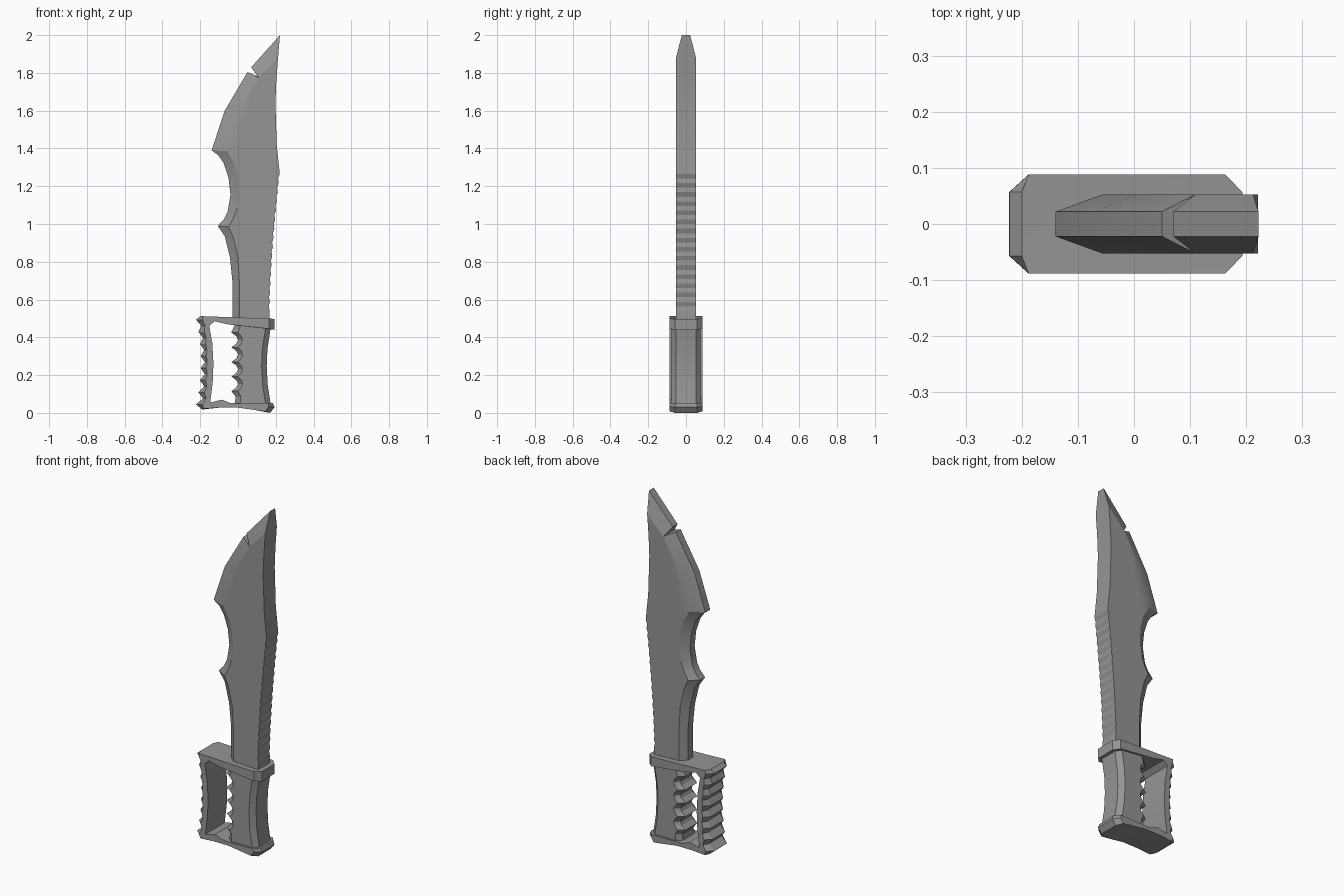
import bpy, bmesh, math

steel = bpy.data.materials.new("dark_grey")
steel.diffuse_color = (0.3, 0.3, 0.3, 1)


def slab(name, pts, y_face, y_edge):
    """Bevelled slab: pts are (edge x, edge z[, face x, face z]) around the outline."""
    pts = [p if len(p) == 4 else (*p, *p) for p in pts]
    bm = bmesh.new()
    rings = [[bm.verts.new((p[i], y, p[i + 1])) for p in pts]
             for i, y in ((2, -y_face), (0, -y_edge), (0, y_edge), (2, y_face))]
    n = len(pts)
    for a, b in zip(rings, rings[1:]):
        for i in range(n):
            j = (i + 1) % n
            bm.faces.new((a[i], a[j], b[j], b[i]))
    bm.faces.new(rings[0])
    bm.faces.new(rings[-1][::-1])
    bmesh.ops.remove_doubles(bm, verts=bm.verts, dist=0.0005)
    bmesh.ops.recalc_face_normals(bm, faces=bm.faces)
    mesh = bpy.data.meshes.new(name)
    bm.to_mesh(mesh)
    bm.free()
    mesh.materials.append(steel)
    ob = bpy.data.objects.new(name, mesh)
    bpy.context.collection.objects.link(ob)
    bpy.ops.object.select_all(action='DESELECT')
    ob.select_set(True)
    bpy.context.view_layer.objects.active = ob
    bpy.ops.object.shade_smooth_by_angle(angle=math.radians(22))
    return ob


# Blade: cutting edge from tip to guard, then saw-backed spine upwards
blade = [
    (0.222, 2.0, 0.212, 1.88), (0.07, 1.83, 0.11, 1.775),
    (0.105, 1.78, 0.11, 1.775), (0.05, 1.805, 0.11, 1.775),
    (-0.07, 1.60, 0.005, 1.60), (-0.14, 1.39, -0.055, 1.385),
    (-0.105, 1.365, -0.045, 1.36), (-0.075, 1.32, -0.02, 1.32),
    (-0.05, 1.245, 0.0, 1.245), (-0.04, 1.155, 0.005, 1.155),
    (-0.055, 1.065, -0.01, 1.065), (-0.075, 1.025, -0.03, 1.02),
    (-0.107, 0.99, -0.05, 0.985), (-0.07, 0.935, -0.025, 0.93),
    (-0.042, 0.82, 0.0, 0.82), (-0.028, 0.68, 0.008, 0.68),
    (-0.028, 0.48, 0.008, 0.48), (0.165, 0.48), (0.168, 0.54),
]
teeth = 15
step = (1.265 - 0.54) / teeth
for i in range(teeth):
    z = 0.54 + i * step
    for f, d in ((0.5, -0.006), (1.0, 0.0)):
        t = (z + f * step - 0.54) / 0.725
        blade.append((0.168 + 0.053 * t ** 1.5 + d, z + f * step))
blade += [(0.205, 1.42), (0.198, 1.64), (0.203, 1.76), (0.212, 1.88)]
slab("blade", blade, 0.053, 0.022)

# Hand guard frame: collar, toothed knuckle bow and pommel in one C shape
frame = [(0.193, 0.44, 0.163, 0.445), (0.193, 0.497, 0.163, 0.5),
         (0.0, 0.505), (-0.2, 0.512, -0.188, 0.512)]
for i in range(8):
    z = 0.493 - i * 0.064
    bow = 0.025 * (1 - ((z - 0.27) / 0.223) ** 2)
    frame.append((-0.222 + bow, z, -0.188 + bow * 0.8, z))
    if i < 7:
        frame.append((-0.195 + bow * 0.8, z - 0.032, -0.175 + bow * 0.5, z - 0.032))
frame += [
    (-0.19, 0.018, -0.18, 0.022), (-0.1, 0.028), (0.0, 0.028), (0.09, 0.015),
    (0.17, 0.0, 0.145, 0.008), (0.193, 0.03, 0.163, 0.035), (0.185, 0.052, 0.16, 0.052),
    (0.0, 0.05), (-0.04, 0.052), (-0.085, 0.07), (-0.147, 0.055),
    (-0.134, 0.16), (-0.13, 0.26), (-0.136, 0.37), (-0.152, 0.46),
    (-0.125, 0.485), (-0.05, 0.468), (0.0, 0.463),
]
slab("guard_frame", frame, 0.088, 0.057)

# Grip: four finger scallops in front, waisted chamfered back
grip = [(-0.01, 0.485, 0.02, 0.485)]
top, pitch = 0.425, 0.0775
for i in range(4):
    z = top - i * pitch
    grip.append((-0.035, z, 0.0, z))
    for f in (0.25, 0.5, 0.75):
        d = 0.03 * math.sin(math.pi * f)
        grip.append((-0.03 + d, z - f * pitch, d * 0.8, z - f * pitch))
z = top - 4 * pitch
grip += [(-0.035, z, 0.0, z), (-0.012, 0.085, 0.015, 0.085), (-0.02, 0.04, 0.01, 0.04)]
for z in (0.04, 0.15, 0.25, 0.34, 0.47):
    x = 0.152 + 0.022 * ((z - 0.25) / 0.21) ** 2
    grip.append((x, z, x - 0.027, z))
slab("grip", grip, 0.078, 0.052)
